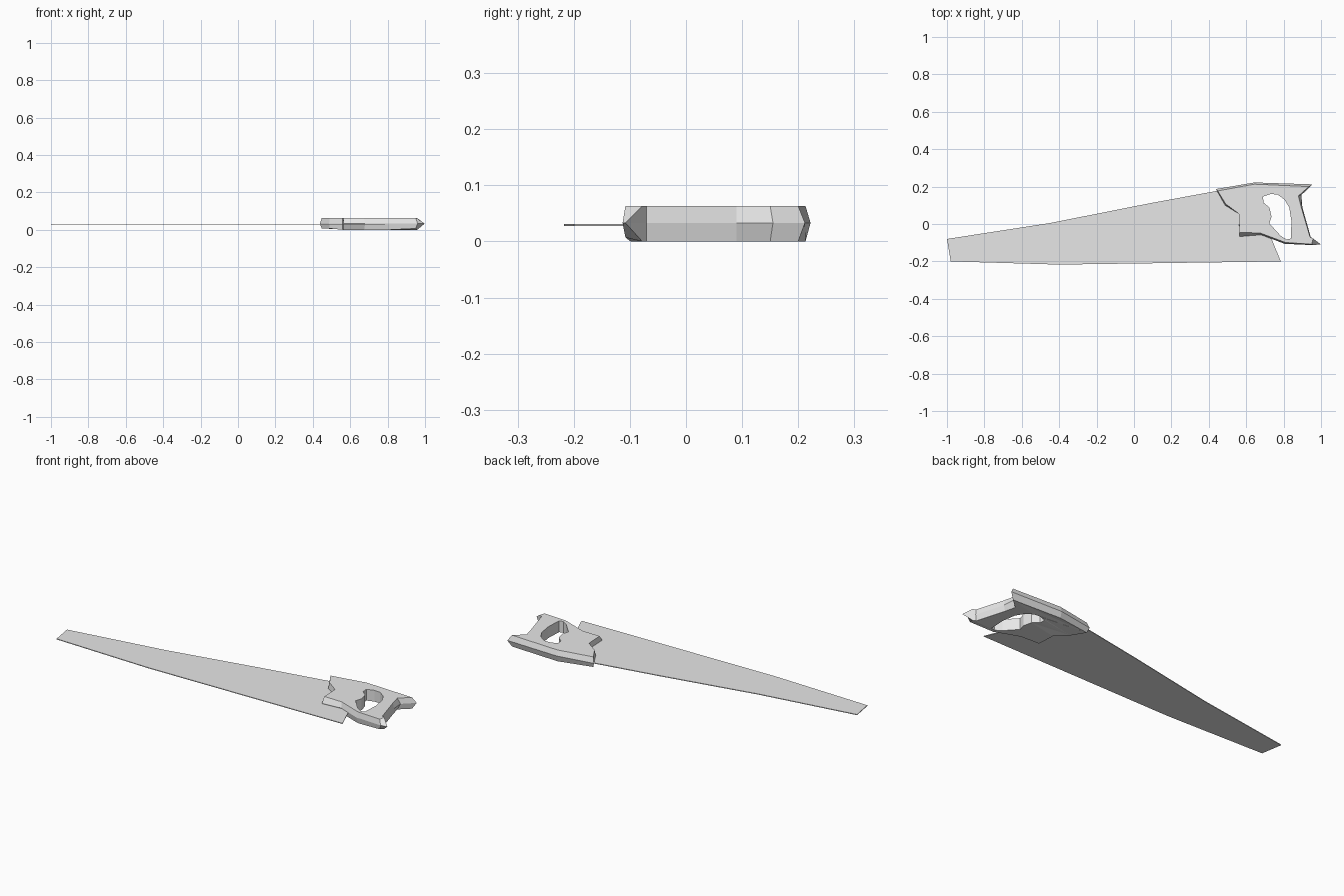
import bpy
import bmesh
from mathutils import Vector

cube = bpy.data.objects.get("Cube")
if cube:
    bpy.data.objects.remove(cube)

# One plain grey for the whole saw
grey = bpy.data.materials.new("light grey")
grey.use_nodes = True
colour = (0.8, 0.8, 0.8, 1)
grey.diffuse_color = colour
grey.node_tree.nodes["Principled BSDF"].inputs["Base Color"].default_value = colour


def ring(bm, points, height):
    """Closed loop of vertices; height is a function of x and y."""
    return [bm.verts.new((x, y, height(x, y))) for x, y in points]


def loop_edges(bm, loop):
    edges = []
    for a, b in zip(loop, loop[1:] + loop[:1]):
        edges.append(bm.edges.get((a, b)) or bm.edges.new((a, b)))
    return edges


def bridge(bm, lower, upper):
    """Side wall joining two rings of equal length."""
    for i in range(len(lower)):
        j = (i + 1) % len(lower)
        bm.faces.new((lower[i], lower[j], upper[j], upper[i]))


def cap(bm, loops, direction):
    """Flat cover between an outline and any holes in it."""
    edges = [e for loop in loops for e in loop_edges(bm, loop)]
    bmesh.ops.triangle_fill(bm, edges=edges, normal=Vector((0, 0, direction)))


def finish(bm, name):
    bmesh.ops.recalc_face_normals(bm, faces=bm.faces)
    mesh = bpy.data.meshes.new(name)
    bm.to_mesh(mesh)
    bm.free()
    mesh.materials.append(grey)
    saw_part = bpy.data.objects.new(name, mesh)
    bpy.context.collection.objects.link(saw_part)
    return saw_part


# Blade: thin tapering plate, its heel hidden inside the handle
blade_outline = [
    (-1, -.08), (-.98, -.2), (-.4, -.217), (.785, -.2), (.73, -.066),
    (.7, 0), (.62, .15), (.46, .18), (.08, .11), (-.45, .005),
]
bm = bmesh.new()
under = ring(bm, blade_outline, lambda x, y: .027)
over = ring(bm, blade_outline, lambda x, y: .031)
bridge(bm, under, over)
cap(bm, [under], -1)
cap(bm, [over], 1)
finish(bm, "blade")

# Handle: widest at mid thickness; each corner is (x, y, inset x, inset y)
handle_corners = [
    (.438, .187, .01, -.01),
    (.645, .222, 0, -.009),
    (.955, .212, -.02, -.012),
    (.895, .155, -.016, -.005),
    (.9, .09, -.006, 0),
    (.945, -.07, -.004, 0),
    (.998, -.108, -.04, .03),
    (.96, -.113, -.01, .005),
    (.805, -.106, .005, .007),
    (.68, -.058, -.006, .01),
    (.565, -.067, 0, .022),
    (.56, .055, 0, 0),
    (.487, .1, .004, .006),
]
grip_hole = [
    (.69, .147), (.73, .16), (.767, .158), (.805, .13), (.83, .088),
    (.842, .013), (.838, -.078), (.815, -.083), (.783, -.062),
    (.724, .003), (.735, .04), (.724, .088), (.692, .115),
]


def base_height(x, y):
    # the nose and the tail lift slightly off the ground
    return .007 if x < .5 or y < -.08 and x > .9 else 0


def top_height(x, y):
    return .063


widest = [(x, y) for x, y, dx, dy in handle_corners]
narrow = [(x + dx, y + dy) for x, y, dx, dy in handle_corners]

bm = bmesh.new()
bottom = ring(bm, narrow, base_height)
middle = ring(bm, widest, lambda x, y: .033)
top = ring(bm, narrow, top_height)
bridge(bm, bottom, middle)
bridge(bm, middle, top)

# Finger opening cut straight through the handle
hole_bottom = ring(bm, grip_hole, lambda x, y: 0)
hole_top = ring(bm, grip_hole, top_height)
bridge(bm, hole_bottom, hole_top)
cap(bm, [bottom, hole_bottom], -1)
cap(bm, [top, hole_top], 1)
finish(bm, "handle")
